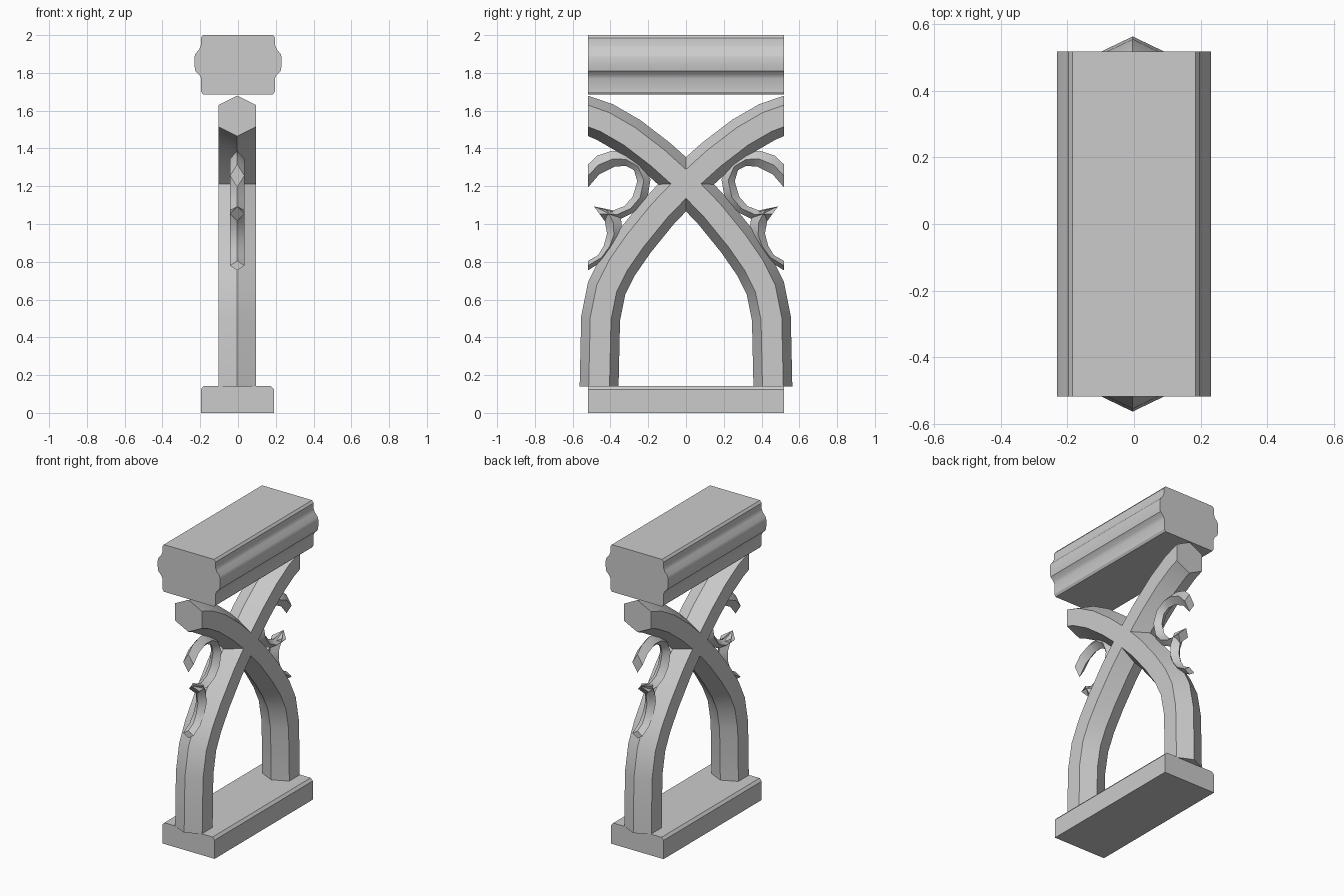
import bpy, bmesh, math
from mathutils import Vector

if "Cube" in bpy.data.objects:
    bpy.data.objects.remove(bpy.data.objects["Cube"])

stone = bpy.data.materials.new("grey stone")
stone.diffuse_color = (0.6, 0.6, 0.6, 1)
stone.use_nodes = True
stone.node_tree.nodes["Principled BSDF"].inputs["Base Color"].default_value = stone.diffuse_color
CX = -0.004  # shared centre line of the beams and scrolls


def loft(name, rings, angle=30):
    """Skin a list of equal-sized closed rings and cap both ends."""
    bm = bmesh.new()
    vs = [[bm.verts.new(p) for p in ring] for ring in rings]
    n = len(vs[0])
    for a, b in zip(vs, vs[1:]):
        for i in range(n):
            j = (i + 1) % n
            bm.faces.new((a[i], a[j], b[j], b[i]))
    bm.faces.new(vs[0])
    bm.faces.new(vs[-1])
    bmesh.ops.recalc_face_normals(bm, faces=bm.faces)
    me = bpy.data.meshes.new(name)
    bm.to_mesh(me)
    bm.free()
    me.materials.append(stone)
    ob = bpy.data.objects.new(name, me)
    bpy.context.collection.objects.link(ob)
    bpy.ops.object.select_all(action='DESELECT')
    ob.select_set(True)
    bpy.context.view_layer.objects.active = ob
    bpy.ops.object.shade_smooth_by_angle(angle=math.radians(angle))
    return ob


def extrude_y(name, profile, half):
    return loft(name, [[(x, y, z) for x, z in profile] for y in (-half, half)])


# Handrail with a rounded moulding on each side
right = [(0.185, 1.685), (0.195, 1.70), (0.195, 1.77), (0.205, 1.79), (0.226, 1.81),
         (0.231, 1.84), (0.231, 1.88), (0.226, 1.90), (0.205, 1.925), (0.197, 1.945),
         (0.197, 1.985), (0.185, 2.0)]
extrude_y("handrail", right + [(-x, z) for x, z in reversed(right)], 0.518)

# Base plinth with eased top edges
extrude_y("base", [(-0.197, 0), (0.19, 0), (0.19, 0.125), (0.175, 0.142),
                   (-0.182, 0.142), (-0.197, 0.125)], 0.518)

# Crossing hexagonal beams: centre line as (y, z), mitred at every bend
path = [Vector(p) for p in [(0.46, 0.14), (0.452, 0.5), (0.42, 0.66), (0.36, 0.78),
                            (0.27, 0.91), (0.14, 1.07), (0, 1.215), (-0.15, 1.35),
                            (-0.30, 1.465), (-0.43, 1.54), (-0.518, 1.572)]]
HEX = [(0, 0.103), (0.1, 0.055), (0.1, -0.055), (0, -0.103), (-0.1, -0.055), (-0.1, 0.055)]


def beam(name, side):
    rings = []
    for i, p in enumerate(path):
        if i == 0:
            m = Vector((1, 0))
        elif i == len(path) - 1:
            m = Vector((0, 1.04))
        else:
            d0 = (p - path[i - 1]).normalized()
            d1 = (path[i + 1] - p).normalized()
            t = (d0 + d1).normalized()
            m = Vector((t.y, -t.x)) / t.dot(d0)
        rings.append([(CX + x, side * (p.x + m.x * o), p.y + m.y * o) for x, o in HEX])
    loft(name, rings)


# Scrolls: diamond section spanned by (outer, inner) ridge points in (y, z)
UPPER = [((0.518, 1.316), (0.518, 1.194)), ((0.47, 1.362), (0.46, 1.262)),
         ((0.39, 1.388), (0.38, 1.303)), ((0.315, 1.375), (0.32, 1.308)),
         ((0.235, 1.325), (0.275, 1.285)), ((0.188, 1.235), (0.258, 1.225)),
         ((0.205, 1.135), (0.282, 1.145)), ((0.26, 1.07), (0.325, 1.095)),
         ((0.34, 1.03), (0.385, 1.072)), ((0.43, 1.015), (0.487, 1.093))]
LOWER = [((0.35, 1.055), (0.487, 1.093)), ((0.34, 1.0), (0.43, 1.015)),
         ((0.345, 0.935), (0.418, 0.95)), ((0.375, 0.875), (0.435, 0.885)),
         ((0.43, 0.81), (0.465, 0.835)), ((0.518, 0.755), (0.518, 0.805))]


def scroll(name, pairs, side):
    rings = []
    for (oy, oz), (iy, iz) in pairs:
        my, mz = (oy + iy) / 2, (oz + iz) / 2
        rings.append([(CX, side * oy, oz), (CX + 0.038, side * my, mz),
                      (CX, side * iy, iz), (CX - 0.038, side * my, mz)])
    loft(name, rings, 35)


for label, side in (("front", -1), ("back", 1)):
    beam(label + "_beam", side)
    scroll(label + "_upper_scroll", UPPER, side)
    scroll(label + "_lower_scroll", LOWER, side)
